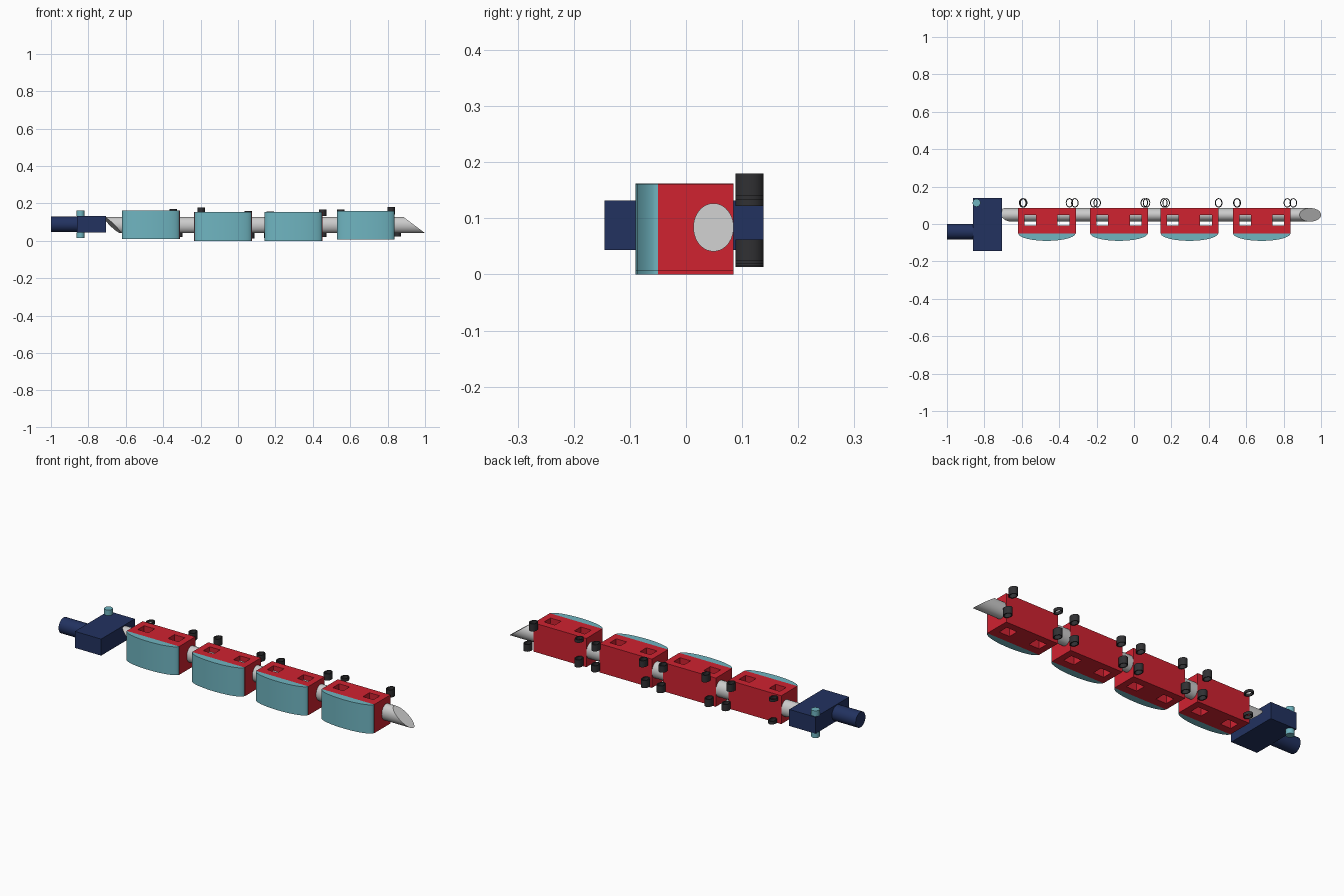
import bpy, bmesh, math

if "Cube" in bpy.data.objects:
    bpy.data.objects.remove(bpy.data.objects["Cube"])

def material(name, rgb):
    m = bpy.data.materials.new(name)
    m.diffuse_color = (*rgb, 1)
    m.use_nodes = True
    m.node_tree.nodes["Principled BSDF"].inputs["Base Color"].default_value = m.diffuse_color
    return m

RED = material("red", (0.63, 0.016, 0.03))
TEAL = material("teal", (0.16, 0.46, 0.53))
NAVY = material("navy", (0.016, 0.032, 0.117))
BLACK = material("black", (0.03, 0.03, 0.033))

def finish(name, bm, mat=None, smooth=True):
    bmesh.ops.recalc_face_normals(bm, faces=bm.faces)
    me = bpy.data.meshes.new(name)
    bm.to_mesh(me)
    bm.free()
    ob = bpy.data.objects.new(name, me)
    bpy.context.collection.objects.link(ob)
    if mat:
        me.materials.append(mat)
    if smooth:
        bpy.ops.object.select_all(action='DESELECT')
        ob.select_set(True)
        bpy.context.view_layer.objects.active = ob
        bpy.ops.object.shade_smooth_by_angle(angle=math.radians(35))
    return ob

def loft(name, rings, mat=None, cap=True, close=False, smooth=True):
    """Join equal-length point rings with quads."""
    bm = bmesh.new()
    vs = [[bm.verts.new(p) for p in r] for r in rings]
    n = len(vs[0])
    pairs = list(zip(vs, vs[1:])) + ([(vs[-1], vs[0])] if close else [])
    for a, b in pairs:
        for i in range(n):
            j = (i + 1) % n
            bm.faces.new((a[i], a[j], b[j], b[i]))
    if cap:
        bm.faces.new(vs[0])
        bm.faces.new(vs[-1])
    return finish(name, bm, mat, smooth)

def box(name, lo, hi, mat):
    x0, y0, z0 = lo
    x1, y1, z1 = hi
    return loft(name, [[(x0, y0, z), (x1, y0, z), (x1, y1, z), (x0, y1, z)] for z in (z0, z1)],
                mat, smooth=False)

def oval(cx, cy, rx, ry, n=32):
    return [(cx + rx * math.cos(2 * math.pi * i / n), cy + ry * math.sin(2 * math.pi * i / n))
            for i in range(n)]

# Block with two square through holes: an extruded grid with missing cells
def block(name, cx, z0, z1):
    xs = [cx + d for d in (-0.155, -0.12, -0.058, 0.058, 0.12, 0.155)]
    ys = [-0.05, -0.007, 0.047, 0.085]
    bm = bmesh.new()
    grid = [[bm.verts.new((x, y, z0)) for y in ys] for x in xs]
    for i in range(5):
        for j in range(3):
            if not (j == 1 and i in (1, 3)):
                bm.faces.new((grid[i][j], grid[i + 1][j], grid[i + 1][j + 1], grid[i][j + 1]))
    ext = bmesh.ops.extrude_face_region(bm, geom=bm.faces[:], use_keep_orig=True)
    for v in ext["geom"]:
        if isinstance(v, bmesh.types.BMVert):
            v.co.z = z1
    finish(name, bm, RED, smooth=False)

# Curved front shell of a block
def shell(name, cx, z0, z1):
    prof = []
    for i in range(25):
        a = math.pi * i / 24
        prof.append((cx - 0.153 * math.cos(a), -0.05 - 0.04 * math.sin(a)))
    loft(name, [[(x, y, z) for x, y in prof] for z in (z0, z1)], TEAL)

# Open oval band with a thin wall
def band(name, cx, z, h):
    out, inn = oval(cx, 0.113, 0.02, 0.025, 24), oval(cx, 0.113, 0.015, 0.02, 24)
    rings = [[(x, y, zz) for x, y in loop]
             for loop, zz in ((out, z - h / 2), (out, z + h / 2), (inn, z + h / 2), (inn, z - h / 2))]
    loft(name, rings, BLACK, cap=False, close=True)

cars = [(-0.466, 0.011, 0.162), (-0.08, 0.0, 0.153), (0.296, 0.0, 0.153), (0.683, 0.007, 0.16)]
for i, (cx, z0, z1) in enumerate(cars, 1):
    block(f"block_{i}", cx, z0, z1)
    shell(f"front_shell_{i}", cx, z0, z1)

# Bands behind the blocks: x, centre height, band height
bands = [(-0.595, 0.15, 0.014), (-0.59, 0.03, 0.016),
         (-0.345, 0.15, 0.04), (-0.316, 0.037, 0.035),
         (-0.197, 0.16, 0.038), (-0.215, 0.035, 0.04),
         (0.055, 0.143, 0.035), (0.067, 0.032, 0.038),
         (0.172, 0.14, 0.035), (0.16, 0.035, 0.04),
         (0.452, 0.15, 0.035), (0.453, 0.038, 0.035),
         (0.55, 0.16, 0.016), (0.552, 0.04, 0.04),
         (0.82, 0.16, 0.04), (0.852, 0.043, 0.038)]
for i, b in enumerate(bands, 1):
    band(f"band_{i}", *b)

# Oval rod with both ends cut on a slant
sec = oval(0.049, 0.084, 0.036, 0.043, 40)
t = lambda z: (z - 0.041) / 0.086
loft("rod", [[(-0.63 - 0.085 * t(z) - 0.4 * (y - 0.049), y, z) for y, z in sec],
             [(1.0 - 0.115 * t(z), y, z) for y, z in sec]])

# End box, stub and pin
box("end_box", (-0.86, -0.145, 0.044), (-0.705, 0.138, 0.132), NAVY)
stub = oval(-0.041, 0.088, 0.041, 0.041)
loft("end_stub", [[(x, y, z) for y, z in stub] for x in (-1.0, -0.855)], NAVY)
rings = []
for z, r in ((0.016, 0.021), (0.044, 0.021), (0.044, 0.016),
             (0.132, 0.016), (0.132, 0.021), (0.161, 0.021)):
    rings.append([(x, y, z) for x, y in oval(-0.842, 0.113, r, r)])
loft("pin", rings, TEAL)
